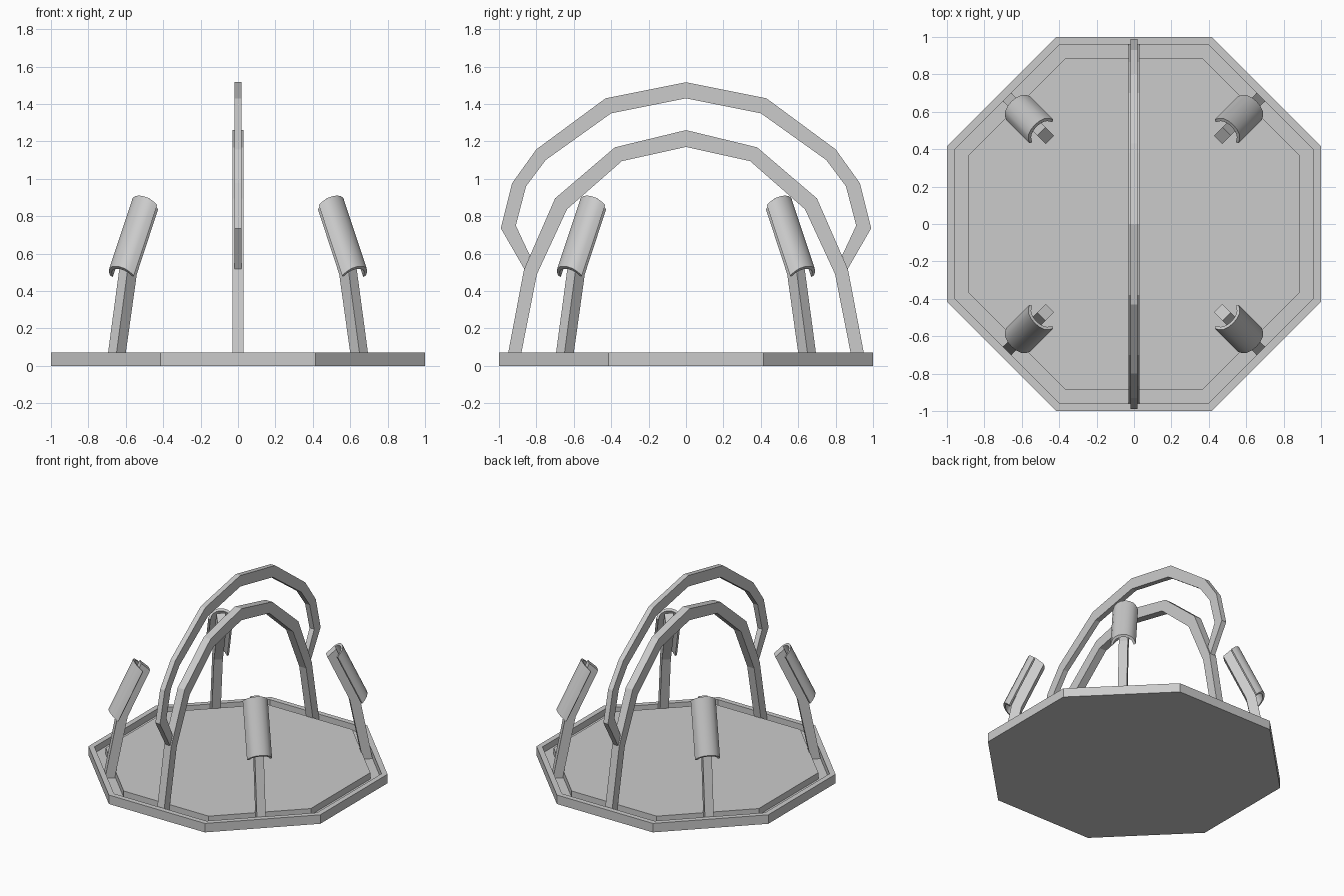
import bpy, bmesh
from math import cos, sin, pi, radians
from mathutils import Matrix

if "Cube" in bpy.data.objects:
    bpy.data.objects.remove(bpy.data.objects["Cube"])


def make(name, bm, angle=0.0):
    bmesh.ops.recalc_face_normals(bm, faces=bm.faces)
    me = bpy.data.meshes.new(name)
    bm.to_mesh(me)
    bm.free()
    ob = bpy.data.objects.new(name, me)
    ob.matrix_world = Matrix.Rotation(angle, 4, 'Z')
    bpy.context.collection.objects.link(ob)
    return ob


def loft(name, rings, cap=True, angle=0.0):
    """Bridge successive closed rings of points and cap both ends."""
    bm = bmesh.new()
    vs = [[bm.verts.new(p) for p in ring] for ring in rings]
    n = len(rings[0])
    for a, b in zip(vs, vs[1:]):
        for i in range(n):
            j = (i + 1) % n
            bm.faces.new((a[i], a[j], b[j], b[i]))
    bm.faces.new(vs[0])
    bm.faces.new(vs[-1])
    return make(name, bm, angle)


def bar(name, outer, inner, half, angle=0.0):
    """Flat bar in the y-z plane between an outer and an inner path."""
    return loft(name, [[(-half, *o), (half, *o), (half, *i), (-half, *i)]
                       for o, i in zip(outer, inner)], angle=angle)


def mirrored(path):
    return path + [(-y, z) for y, z in reversed(path[:-1])]


# octagonal base with a groove that holds the feet
profile = [(1, 0), (1, .07), (.96, .07), (.96, .02), (.885, .02), (.885, .07)]
k = 1 / cos(pi / 8)
loft("octagonal_base", [[(r * k * cos(pi / 8 + i * pi / 4),
                          r * k * sin(pi / 8 + i * pi / 4), z)
                         for i in range(8)] for r, z in profile])

# main arch
leg_out = [(.96, .02), (.866, .515), (.70, .895)]
leg_in = [(.89, .02), (.797, .49), (.636, .837)]
bar("main_arch", mirrored(leg_out + [(.38, 1.168), (0, 1.26)]),
    mirrored(leg_in + [(.343, 1.094), (0, 1.17)]), .03)

# thinner upper arch springing from the main arch
bar("upper_arch",
    mirrored([(.862, .513), (.99, .735), (.93, .976), (.80, 1.157), (.43, 1.43), (0, 1.516)]),
    mirrored([(.835, .59), (.91, .75), (.855, .96), (.75, 1.10), (.40, 1.35), (0, 1.43)]), .02)

# four corner posts, each with a curved pad on its leaning upper part
half_out = [(.09, 0), (.077, .03), (.058, .05), (.03, .062), (0, .066)]
half_in = [(.076, -.008), (.062, .021), (.046, .036), (.024, .045), (0, .048)]
section = ([(-t, h) for t, h in half_out] + half_out[-2::-1]
           + half_in + [(-t, h) for t, h in half_in[-2::-1]])


def pad_ring(r, z):
    # outward lean plus a slight upward shear of the crown
    return [(t, r + .76 * h, z + .76 * h) for t, h in section]


for i in range(4):
    a = radians(45 + 90 * i)
    bar(f"corner_post_{i + 1}", leg_out, leg_in, .032, a)
    pad = loft(f"curved_pad_{i + 1}", [pad_ring(.877, .482), pad_ring(.70, .86)], angle=a)
    bpy.ops.object.select_all(action='DESELECT')
    pad.select_set(True)
    bpy.context.view_layer.objects.active = pad
    bpy.ops.object.shade_smooth_by_angle(angle=radians(35))
